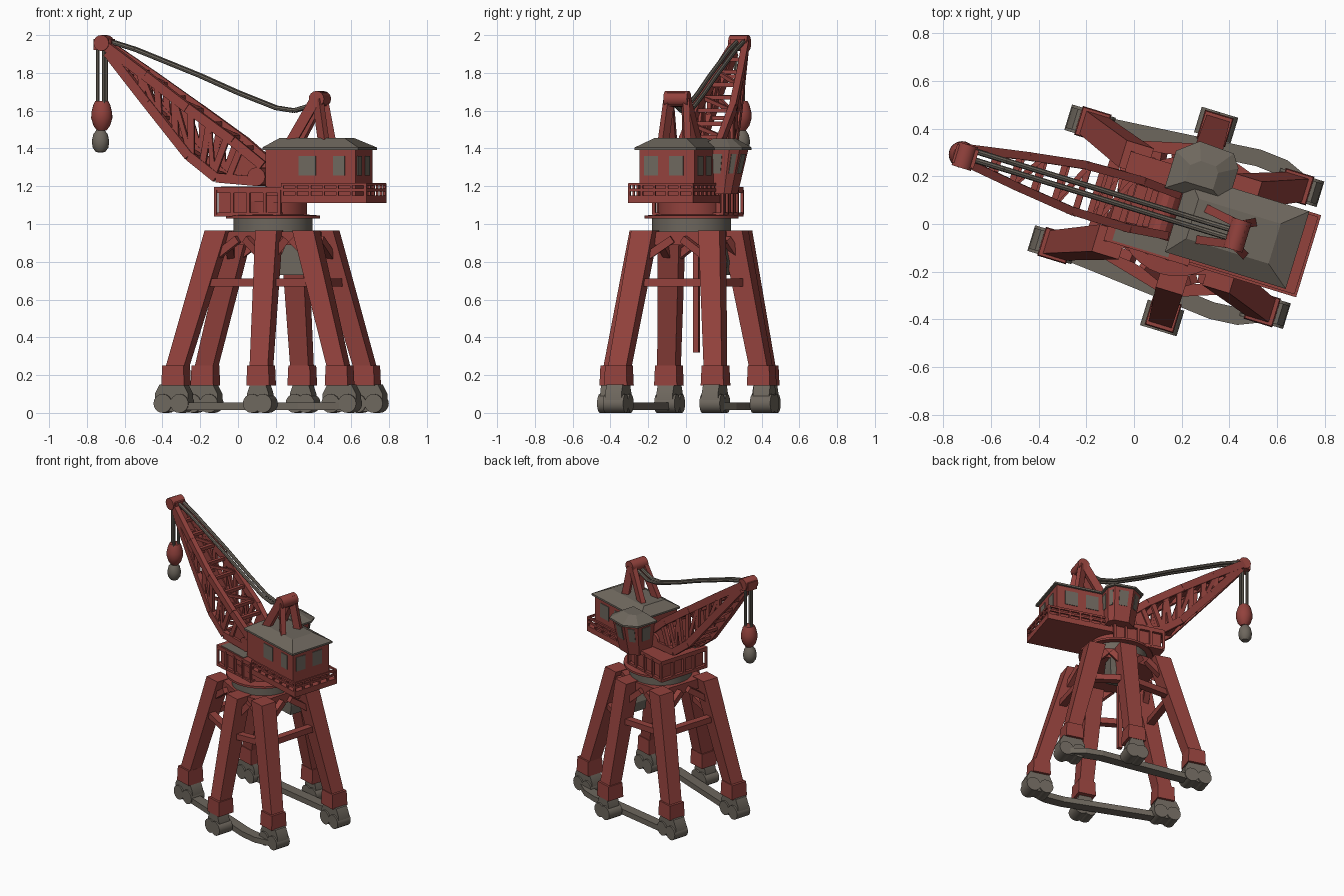
import bpy, bmesh, math
from mathutils import Vector, Matrix

if "Cube" in bpy.data.objects:
    bpy.data.objects.remove(bpy.data.objects["Cube"])

# The crane is modelled along local axes (jib towards -x) and then turned in place
PLACE = Matrix.Translation((0.185, 0.03, 0)) @ Matrix.Rotation(math.radians(-17), 4, 'Z')


def material(name, rgb):
    m = bpy.data.materials.new(name)
    m.diffuse_color = (*rgb, 1)
    m.use_nodes = True
    m.node_tree.nodes["Principled BSDF"].inputs["Base Color"].default_value = m.diffuse_color
    return m


RED = material("oxide_red", (0.29, 0.054, 0.046))
GREY = material("warm_grey", (0.155, 0.135, 0.11))


def finish(name, bm, mat, smooth=False):
    bmesh.ops.recalc_face_normals(bm, faces=bm.faces)
    if smooth:
        for f in bm.faces:
            f.smooth = True
        for e in bm.edges:
            e.smooth = len(e.link_faces) == 2 and e.calc_face_angle(0) < math.radians(35)
    bm.transform(PLACE)
    me = bpy.data.meshes.new(name)
    bm.to_mesh(me)
    bm.free()
    me.materials.append(mat)
    bpy.context.collection.objects.link(bpy.data.objects.new(name, me))


def loft(bm, rings):
    vs = [[bm.verts.new(p) for p in r] for r in rings]
    n = len(vs[0])
    for a, b in zip(vs, vs[1:]):
        for i in range(n):
            bm.faces.new((a[i], a[(i + 1) % n], b[(i + 1) % n], b[i]))
    bm.faces.new(vs[0][::-1])
    bm.faces.new(vs[-1])


def rect(x0, x1, y0, y1, z):
    return [(x0, y0, z), (x1, y0, z), (x1, y1, z), (x0, y1, z)]


def box(bm, x0, x1, y0, y1, z0, z1):
    loft(bm, [rect(x0, x1, y0, y1, z0), rect(x0, x1, y0, y1, z1)])


def tube(bm, p, q, w, h, n=4):
    """Bar from p to q: rectangular w x h for n=4, otherwise round with radius w."""
    p, q = Vector(p), Vector(q)
    d = (q - p).normalized()
    s = d.cross(Vector((0, 0, 1))) if abs(d.z) < 0.99 else Vector((0, 1, 0))
    s.normalize()
    t = s.cross(d)
    if n == 4:
        offs = [s * a * w / 2 + t * b * h / 2 for a, b in ((-1, -1), (1, -1), (1, 1), (-1, 1))]
    else:
        offs = [s * w * math.cos(k * math.tau / n) + t * h * math.sin(k * math.tau / n) for k in range(n)]
    loft(bm, [[p + o for o in offs], [q + o for o in offs]])


def lathe(bm, x, y, prof, n=20):
    loft(bm, [[(x + r * math.cos(k * math.tau / n), y + r * math.sin(k * math.tau / n), z)
               for k in range(n)] for r, z in prof])


def pane(bm, a, b, z0, z1, s0, s1, t0=0.45, t1=0.85, a2=None, b2=None):
    """Thin window plate on the wall a-b (bottom) to a2-b2 (top)."""
    lo = [Vector((*p, z0)) for p in (a, b)]
    hi = [Vector((*p, z1)) for p in (a2 or a, b2 or b)]
    at = lambda s, t: lo[0].lerp(lo[1], s).lerp(hi[0].lerp(hi[1], s), t)
    q = [at(s0, t0), at(s1, t0), at(s1, t1), at(s0, t1)]
    n = (q[1] - q[0]).cross(q[3] - q[0]).normalized() * 0.004
    loft(bm, [[p - n for p in q], [p + n for p in q]])


# Portal legs: (bottom x, y, top x, y)
LEGS = [(-.455, .265, -.24, .185), (.04, .4, .04, .25), (.435, .265, .235, .185),
        (.45, -.265, .24, -.185), (.06, -.41, .055, -.25), (-.455, -.265, -.245, -.185)]
for i, (bx, by, tx, ty) in enumerate(LEGS):
    bm = bmesh.new()
    sq = lambda x, y, w, z: rect(x - w / 2, x + w / 2, y - w / 2, y + w / 2, z)
    loft(bm, [sq(bx, by, .1, .22), sq(tx, ty, .118, .965)])
    loft(bm, [sq(bx, by, .126, .145), sq(bx, by, .118, .25)])
    finish(f"portal_leg_{i + 1}", bm, RED)
    # wheel bogie under the leg
    bm = bmesh.new()
    corner = abs(bx) > .2
    L = .185 if corner else .12
    cx = bx + math.copysign(.012, bx) if corner else bx
    cy = by if corner else by + math.copysign(.015, by)
    prof = [(-.5, .04), (-.36, .008), (.36, .008), (.5, .04), (.5, .1), (.36, .15), (-.36, .15), (-.5, .1)]
    loft(bm, [[(cx + u * L, cy + s * .045, z) for u, z in prof] for s in (-1, 1)])
    for s in (-1, 1):
        wx = cx + s * L * .25
        tube(bm, (wx, cy - .056, .05), (wx, cy + .056, .05), .05, .05, 16)
    finish(f"wheel_bogie_{i + 1}", bm, GREY, True)

# Ground sill beams joining the bogies on either side
for s, side in ((1, "back"), (-1, "front")):
    bm = bmesh.new()
    path = [(-.5, .268), (-.3, .285), (0, .312), (.25, .335), (.37, .325), (.5, .27)]
    loft(bm, [[(x, s * (y + d), z) for d, z in ((-.036, .015), (.036, .015), (.036, .055), (-.036, .055))]
              for x, y in path])
    finish(f"{side}_sill_beam", bm, GREY)

# Portal head: top deck, ring of cross beams and corner knees
bm = bmesh.new()
rim = [(t[2] * .97, t[3] * .97) for t in LEGS]
loft(bm, [[(x, y, .89) for x, y in rim], [(x, y, .96) for x, y in rim]])
for i in range(6):
    a, b = LEGS[i], LEGS[(i + 1) % 6]
    at = lambda L, z: Vector((L[0], L[1], z)).lerp(Vector((L[2], L[3], z)), (z - .22) / .745)
    tube(bm, at(a, .69), at(b, .69), .05, .042)
    for p, q in ((a, b), (b, a)):
        tube(bm, at(p, .8), at(p, .92).lerp(at(q, .92), .42), .04, .04)
tube(bm, (-.02, .02, .32), (-.02, .02, .9), .03, .03)
finish("portal_head_frame", bm, RED)
bm = bmesh.new()
loft(bm, [rect(.0, .13, .13, .23, .73), rect(-.01, .14, .13, .24, .8), rect(.03, .13, .13, .22, .89)])
finish("portal_machinery_box", bm, GREY)

# Slewing ring
bm = bmesh.new()
lathe(bm, 0, 0, [(.21, .955), (.21, 1.03)], 32)
finish("slewing_ring", bm, GREY, True)
bm = bmesh.new()
lathe(bm, 0, 0, [(.25, 1.03), (.25, 1.045), (.18, 1.05), (.18, 1.12)], 32)
finish("slewing_drum", bm, RED, True)

# Rotating decks with bands, posts and rear railing
bm = bmesh.new()
box(bm, -.25, .08, -.165, .185, 1.06, 1.19)
box(bm, -.27, .1, -.185, .205, 1.04, 1.062)
box(bm, -.27, .1, -.185, .205, 1.165, 1.195)
for y in (-.18, .2):
    for x in (-.262, -.17, -.08, .01, .092):
        box(bm, x - .008, x + .008, y - .008, y + .008, 1.05, 1.18)
for y in (-.08, .01, .1):
    box(bm, -.27, -.25, y - .008, y + .008, 1.05, 1.18)
finish("front_deck", bm, RED)
bm = bmesh.new()
box(bm, -.235, .01, -.175, -.105, 1.19, 1.199)
finish("front_deck_walkway", bm, GREY)
bm = bmesh.new()
box(bm, 0, .572, -.178, .182, 1.11, 1.15)
for z in (1.18, 1.21):
    for y in (-.172, .176):
        tube(bm, (.1, y, z), (.566, y, z), .012, .014)
    tube(bm, (.566, -.172, z), (.566, .176, z), .012, .014)
for k in range(7):
    for y in (-.172, .176):
        box(bm, .1 + k * .076, .112 + k * .076, y - .006, y + .006, 1.14, 1.215)
    if k < 6:
        y = -.172 + k * .0696
        box(bm, .56, .572, y - .006, y + .006, 1.14, 1.215)
finish("rear_deck", bm, RED)

# Machinery house with hipped roof
X0, X1, Y0, Y1 = .0, .5, -.137, .168
bm = bmesh.new()
box(bm, X0, X1, Y0, Y1, 1.14, 1.4)
finish("machinery_house", bm, RED)
bm = bmesh.new()
loft(bm, [rect(X0 - .01, X1 + .02, Y0 - .02, Y1 + .015, 1.392), rect(X0 - .01, X1 + .02, Y0 - .02, Y1 + .015, 1.405),
          rect(X0 + .06, X1 - .08, Y0 + .06, Y1 - .07, 1.455)])
finish("house_roof", bm, GREY)

# Operator cab with raked walls
top = [(-.075, .11), (-.075, .255), (.0, .315), (.135, .308), (.168, .26), (.168, .11)]
low = [(-.04, .11), (-.04, .215), (.015, .26), (.12, .255), (.15, .225), (.15, .11)]
bm = bmesh.new()
loft(bm, [[(*p, 1.16) for p in low], [(*p, 1.4) for p in top]])
finish("operator_cab", bm, RED)
bm = bmesh.new()
grow = lambda k, z: [(.045 + (x - .045) * k, .19 + (y - .19) * k, z) for x, y in top]
loft(bm, [grow(1.12, 1.392), grow(1.12, 1.405), grow(.5, 1.452)])
finish("cab_roof", bm, GREY)

# Windows as thin plates
bm = bmesh.new()
for s0, s1 in ((.37, .56), (.75, .88)):
    pane(bm, (X0, Y0), (X1, Y0), 1.14, 1.4, s0, s1)
for s0, s1 in ((.09, .34), (.54, .8)):
    pane(bm, (X1, Y0), (X1, Y1), 1.14, 1.4, s0, s1)
for s0, s1 in ((.12, .3), (.42, .6)):
    pane(bm, (X1, Y1), (X0, Y1), 1.14, 1.4, s0, s1)
for i in range(5):
    pane(bm, low[i], low[i + 1], 1.16, 1.4, .25, .75, .45, .88, top[i], top[i + 1])
finish("windows", bm, GREY)

# A-frame on the house with its head sheave
bm = bmesh.new()
for s in (-1, 1):
    tube(bm, (.25, s * .045, 1.66), (.06, s * .075, 1.33), .035, .055)
    tube(bm, (.262, s * .045, 1.66), (.31, s * .07, 1.38), .035, .05)
tube(bm, (.1, -.075, 1.43), (.1, .075, 1.43), .04, .04)
finish("a_frame", bm, RED)
bm = bmesh.new()
tube(bm, (.26, -.065, 1.662), (.26, .065, 1.662), .042, .042, 16)
tube(bm, (.24, 0, 1.66), (.285, 0, 1.66), .1, .07)
finish("a_frame_head", bm, RED, True)

# Jib: four chords, lattice webs, solid foot and tip
TOP = [(-.92, 1.95), (-.68, 1.785), (-.44, 1.615), (-.19, 1.44), (-.03, 1.31)]
BOT = [(-.9, 1.91), (-.67, 1.64), (-.43, 1.36), (-.28, 1.245), (-.05, 1.225)]
HALF = [.03, .068, .1, .104, .09]


def jib(t, upper, s):
    k = min(int(t * 4), 3)
    f = t * 4 - k
    a, b = (TOP if upper else BOT)[k:k + 2]
    y = s * (HALF[k] + (HALF[k + 1] - HALF[k]) * f) - .012 * (1 - t)
    return Vector((a[0] + (b[0] - a[0]) * f, y, a[1] + (b[1] - a[1]) * f))


bm = bmesh.new()
N = 7
ts = [.12 + .7 * k / N for k in range(N + 1)]
for s in (-1, 1):
    for up in (True, False):
        for k in range(4):
            tube(bm, jib(k / 4, up, s), jib(k / 4 + .25, up, s), .035, .05)
    for k, t in enumerate(ts):
        tube(bm, jib(t, True, s), jib(t, False, s), .022, .034)
        if k < N and k % 2:
            tube(bm, jib(t, True, s), jib(ts[k + 1], False, s), .02, .026)
    for span in ((0, .12), (.8, .99)):
        loft(bm, [[jib(t, True, s), jib(t, False, s), jib(t, False, s * .85), jib(t, True, s * .85)] for t in span])
for up in (True, False):
    for k, t in enumerate(ts):
        tube(bm, jib(t, up, -1), jib(t, up, 1), .026, .022)
        if k < N and k % 2:
            tube(bm, jib(t, up, -1), jib(ts[k + 1], up, 1), .02, .02)
tube(bm, (-.06, -.11, 1.25), (-.06, .11, 1.25), .05, .05, 12)
finish("lattice_jib", bm, RED)

# Jib head sheave
bm = bmesh.new()
tube(bm, (-.93, -.07, 1.958), (-.93, .032, 1.958), .042, .042, 16)
tube(bm, (-.975, -.018, 1.95), (-.88, -.018, 1.95), .08, .06)
finish("jib_head", bm, RED, True)

# Sagging stay ropes and hoist ropes
bm = bmesh.new()
sag = [(-.91, 1.97), (-.76, 1.925), (-.4, 1.785), (-.19, 1.695), (.02, 1.615), (.12, 1.6), (.24, 1.635)]
for y in (-.022, .014):
    for a, b in zip(sag, sag[1:]):
        tube(bm, (a[0], y, a[1]), (b[0], y, b[1]), .012, .012, 8)
for x, y in ((-.965, -.018), (-.925, -.038), (-.925, .002)):
    tube(bm, (x, y, 1.95), (x, y, 1.62), .01, .01, 8)
finish("ropes", bm, GREY, True)

# Hook block with weight below
bm = bmesh.new()
lathe(bm, -.943, -.015, [(.035, 1.65), (.045, 1.63), (.055, 1.59), (.056, 1.56), (.044, 1.52), (.025, 1.495)])
finish("hook_block", bm, RED, True)
bm = bmesh.new()
lathe(bm, -.95, -.015, [(.02, 1.5), (.038, 1.475), (.046, 1.44), (.042, 1.405), (.025, 1.382), (.008, 1.378)])
finish("hook_weight", bm, GREY, True)
